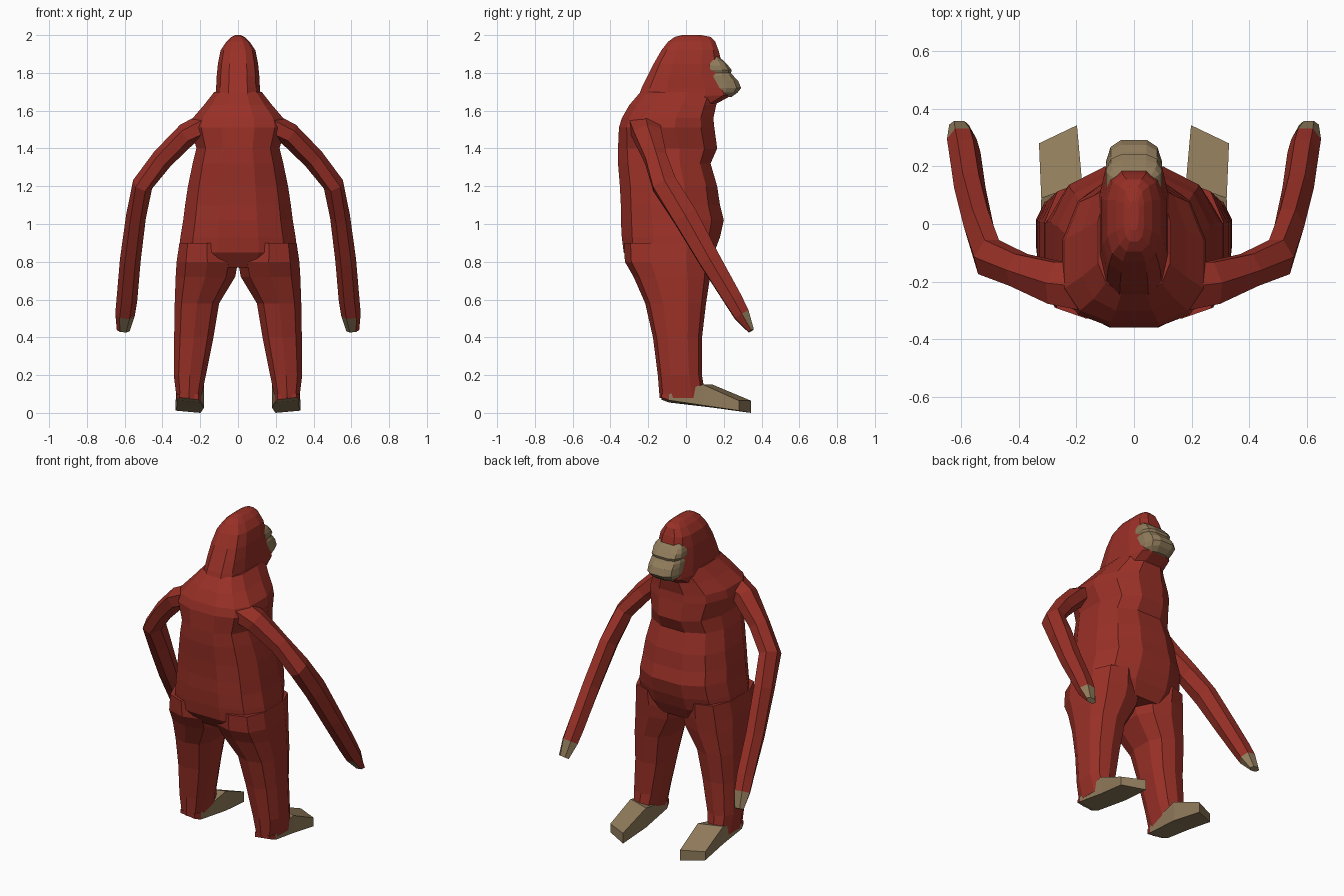
import bpy, bmesh
from math import cos, sin, pi, copysign
from mathutils import Vector

if "Cube" in bpy.data.objects:
    bpy.data.objects.remove(bpy.data.objects["Cube"], do_unlink=True)


def material(name, rgb):
    m = bpy.data.materials.new(name)
    m.use_nodes = True
    m.diffuse_color = (*rgb, 1)
    bsdf = m.node_tree.nodes["Principled BSDF"]
    bsdf.inputs["Base Color"].default_value = (*rgb, 1)
    bsdf.inputs["Roughness"].default_value = 0.9
    return m


FUR = material("red fur", (0.32, 0.030, 0.020))
SKIN = material("tan skin", (0.28, 0.20, 0.105))


def loft(name, rings, mats, rule=None):
    """Skin a list of equal-length rings, cap the ends, colour faces by rule."""
    bm = bmesh.new()
    loops = [[bm.verts.new(p) for p in ring] for ring in rings]
    n = len(loops[0])
    for a, b in zip(loops, loops[1:]):
        for i in range(n):
            j = (i + 1) % n
            bm.faces.new((a[i], a[j], b[j], b[i]))
    bm.faces.new(loops[0][::-1])
    bm.faces.new(loops[-1])
    bmesh.ops.recalc_face_normals(bm, faces=bm.faces)
    if rule:
        for f in bm.faces:
            f.material_index = int(rule(f.calc_center_median(), f.normal))
    mesh = bpy.data.meshes.new(name)
    bm.to_mesh(mesh)
    bm.free()
    for m in mats:
        mesh.materials.append(m)
    obj = bpy.data.objects.new(name, mesh)
    bpy.context.collection.objects.link(obj)
    return obj


def soft(v, power):
    return copysign(abs(v) ** power, v)


def slab(z, cx, half, back, mid, front, sides=12, power=0.8):
    """Level ring whose widest point sits at y = mid."""
    pts = []
    for i in range(sides):
        a = 2 * pi * (i + 0.5) / sides
        c, s = soft(cos(a), power), soft(sin(a), power)
        # stretch so the outermost points reach the given extents
        c /= cos(pi / sides) ** power
        s /= cos(pi / sides) ** power
        pts.append((cx + half * c, mid + s * (front - mid if s > 0 else mid - back), z))
    return pts


def tube(path, sides=6):
    """Rings square to a path of (x, y, z, half width, half depth)."""
    pts = [Vector(p[:3]) for p in path]
    rings = []
    for i, p in enumerate(path):
        t = (pts[min(i + 1, len(pts) - 1)] - pts[max(i - 1, 0)]).normalized()
        v = t.cross(Vector((0, 1, 0))).normalized()
        u = v.cross(t)
        rings.append([pts[i] + v * (p[3] * cos(2 * pi * k / sides))
                      + u * (p[4] * sin(2 * pi * k / sides)) for k in range(sides)])
    return rings


def mirrored(rings, side):
    return [[(side * p[0], p[1], p[2]) for p in ring] for ring in rings]


# Torso: z, half width, back, widest y, front
torso = [
    (0.77, 0.25, -0.27, -0.09, 0.11), (0.85, 0.315, -0.33, -0.09, 0.15),
    (0.93, 0.305, -0.34, -0.09, 0.18), (1.02, 0.29, -0.345, -0.09, 0.20),
    (1.10, 0.28, -0.345, -0.10, 0.18), (1.20, 0.265, -0.35, -0.10, 0.165),
    (1.32, 0.24, -0.36, -0.12, 0.13), (1.40, 0.22, -0.36, -0.14, 0.165),
    (1.51, 0.25, -0.355, -0.17, 0.15), (1.56, 0.24, -0.34, -0.16, 0.145),
    (1.63, 0.18, -0.30, -0.12, 0.16), (1.70, 0.125, -0.24, -0.08, 0.18),
]
loft("torso", [slab(z, 0, *r) for z, *r in torso], [FUR])

# Head with sloping nape and blunt front
head = [
    (1.62, 0.13, -0.26, -0.05, 0.13), (1.68, 0.12, -0.25, 0.0, 0.24),
    (1.72, 0.116, -0.235, 0.0, 0.235), (1.78, 0.113, -0.205, 0.0, 0.20),
    (1.85, 0.106, -0.17, 0.0, 0.19), (1.92, 0.092, -0.13, 0.02, 0.172),
    (1.965, 0.062, -0.095, 0.03, 0.155), (1.99, 0.035, -0.06, 0.03, 0.13),
    (2.0, 0.015, -0.02, 0.03, 0.08),
]
loft("head", [slab(z, 0, *r, power=0.65) for z, *r in head], [FUR])

# Face: chin, muzzle, nose dip and brow
face = [
    (1.672, 0.07, 0.24), (1.695, 0.092, 0.272), (1.72, 0.098, 0.292),
    (1.76, 0.097, 0.275), (1.785, 0.097, 0.25), (1.80, 0.09, 0.238),
    (1.815, 0.097, 0.242), (1.84, 0.097, 0.222), (1.865, 0.088, 0.198),
    (1.885, 0.07, 0.172),
]
loft("face", [slab(z, 0, h, 0.10, 0.15, f, power=0.6) for z, h, f in face], [SKIN])

# Limbs
arm = [
    (0.13, -0.22, 1.54, 0.07, 0.10), (0.27, -0.205, 1.475, 0.062, 0.085),
    (0.40, -0.16, 1.345, 0.058, 0.066), (0.505, -0.115, 1.21, 0.055, 0.075),
    (0.54, -0.005, 1.04, 0.053, 0.075), (0.57, 0.125, 0.81, 0.055, 0.065),
    (0.588, 0.25, 0.60, 0.055, 0.055), (0.598, 0.295, 0.52, 0.052, 0.048),
    (0.608, 0.345, 0.435, 0.034, 0.018),
]
# Leg: z, inner x, outer x, back, front
leg = [
    (0.90, 0.02, 0.31, -0.32, 0.14), (0.80, 0.0, 0.325, -0.315, 0.13),
    (0.72, 0.015, 0.33, -0.27, 0.12), (0.58, 0.10, 0.335, -0.21, 0.10),
    (0.40, 0.13, 0.338, -0.17, 0.08), (0.20, 0.17, 0.34, -0.145, 0.08),
    (0.08, 0.195, 0.325, -0.135, 0.10),
]
# Foot: inner y, outer y, inner x, outer x, bottom, top
foot = [
    (-0.13, -0.13, 0.21, 0.31, 0.07, 0.10), (-0.09, -0.09, 0.195, 0.325, 0.055, 0.10),
    (0.14, 0.09, 0.18, 0.322, 0.028, 0.15), (0.343, 0.28, 0.198, 0.33, 0.0, 0.065),
]
leg_rings = [slab(z, (a + b) / 2, (b - a) / 2, back, (back + front) / 2, front, 10, 0.75)
             for z, a, b, back, front in leg]
foot_rings = [[(a, yi, lo), (b, yo, lo + 0.012), (b, yo, hi), (a, yi, hi)]
              for yi, yo, a, b, lo, hi in foot]

for side, label in ((1, "left"), (-1, "right")):
    # Hands take the last stretch of the arm, furry on the back
    loft(label + "_arm", mirrored(tube(arm), side), [FUR, SKIN],
         lambda c, n, s=side: c.z < 0.5 and not (n.x * s > 0.3 and n.y < 0.1))
    loft(label + "_leg", mirrored(leg_rings, side), [FUR, SKIN],
         lambda c, n: n.z < -0.8 and c.z < 0.1)
    # Feet show skin on top and sole, fur round the heel
    loft(label + "_foot", mirrored(foot_rings, side), [SKIN, FUR],
         lambda c, n: c.y < -0.08 and n.z > -0.5)
